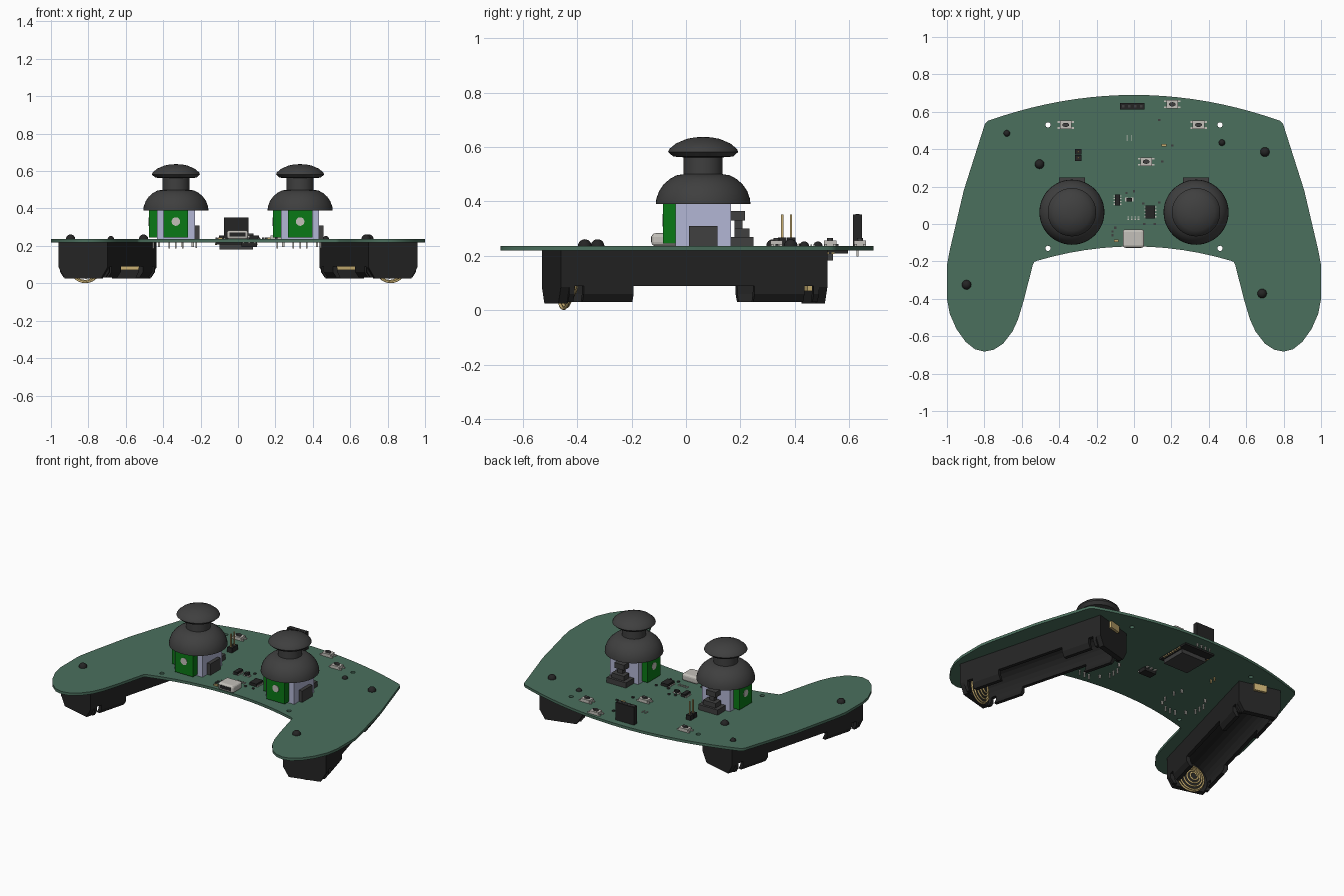
import bpy, bmesh, math
from mathutils import Matrix, Vector

if "Cube" in bpy.data.objects:
    bpy.data.objects.remove(bpy.data.objects["Cube"])

def material(name, r, g, b):
    m = bpy.data.materials.new(name)
    m.diffuse_color = (r, g, b, 1)
    m.use_nodes = True
    m.node_tree.nodes["Principled BSDF"].inputs["Base Color"].default_value = m.diffuse_color
    return m

BOARD = material("board_green", .07, .16, .11)
GREEN = material("pot_green", .003, .19, .008)
LILAC = material("lilac_metal", .45, .47, .66)
GREY = material("dark_grey", .05, .05, .05)
BLACK = material("black", .018, .018, .018)
GOLD = material("brass", .58, .43, .17)
SILVER = material("silver", .55, .53, .49)
TOP, BOT = .236, .219          # board faces

def finish(name, bm, mat, matrix=None, smooth=False):
    bmesh.ops.recalc_face_normals(bm, faces=bm.faces)
    me = bpy.data.meshes.new(name)
    bm.to_mesh(me)
    bm.free()
    me.materials.append(mat)
    ob = bpy.data.objects.new(name, me)
    bpy.context.collection.objects.link(ob)
    if matrix:
        ob.matrix_world = matrix
    if smooth:
        bpy.ops.object.select_all(action='DESELECT')
        ob.select_set(True)
        bpy.context.view_layer.objects.active = ob
        bpy.ops.object.shade_smooth_by_angle(angle=math.radians(35))
    return ob

def boxes(name, mat, items, matrix=None):
    """items: (cx, cy, z0, z1, sx, sy)"""
    bm = bmesh.new()
    for cx, cy, z0, z1, sx, sy in items:
        m = Matrix.Translation((cx, cy, (z0 + z1) / 2)) @ Matrix.Diagonal((sx, sy, z1 - z0, 1))
        bmesh.ops.create_cube(bm, size=1, matrix=m)
    return finish(name, bm, mat, matrix)

def prisms(name, mat, items, matrix):
    """items: (xz profile, y0, y1)"""
    bm = bmesh.new()
    for pts, y0, y1 in items:
        f = bm.faces.new([bm.verts.new((x, y0, z)) for x, z in pts])
        ext = bmesh.ops.extrude_face_region(bm, geom=[f], use_keep_orig=True)
        vs = [v for v in ext['geom'] if isinstance(v, bmesh.types.BMVert)]
        bmesh.ops.translate(bm, verts=vs, vec=(0, y1 - y0, 0))
    return finish(name, bm, mat, matrix)

def lathe(name, mat, profile, matrix, n=40):
    bm = bmesh.new()
    vs = [bm.verts.new((r, 0, z)) for r, z in profile]
    es = [bm.edges.new(p) for p in zip(vs, vs[1:])]
    bmesh.ops.spin(bm, geom=vs + es, cent=(0, 0, 0), axis=(0, 0, 1), angle=2 * math.pi, steps=n)
    bmesh.ops.remove_doubles(bm, verts=bm.verts, dist=.0004)
    return finish(name, bm, mat, matrix, True)

def curve_mesh(name, mat, curve, matrix):
    tmp = bpy.data.objects.new(name + "_curve", curve)
    bpy.context.collection.objects.link(tmp)
    me = bpy.data.meshes.new_from_object(tmp.evaluated_get(bpy.context.evaluated_depsgraph_get()))
    bpy.data.objects.remove(tmp)
    me.materials.clear()
    me.materials.append(mat)
    ob = bpy.data.objects.new(name, me)
    bpy.context.collection.objects.link(ob)
    ob.matrix_world = matrix

def spline(curve, pts, cyclic):
    s = curve.splines.new('POLY')
    s.points.add(len(pts) - 1)
    for p, co in zip(s.points, pts):
        p.co = (*co, 1)
    s.use_cyclic_u = cyclic

# Circuit board: mirrored outline with four mounting holes
half = [(i * .078, .69 - .145 * (i * .0975) ** 2) for i in range(11)]
half += [(.797, .535), (.805, .51), (.91, .18), (.985, -.14), (1, -.22), (1, -.40), (.985, -.48),
         (.95, -.56), (.90, -.63), (.85, -.67), (.80, -.682), (.75, -.672), (.70, -.64), (.65, -.575),
         (.62, -.51), (.59, -.41), (.54, -.215), (.532, -.202)]
half += [(.52 * t / 6, -.12 - .077 * (t / 6) ** 2) for t in range(6, -1, -1)]
outline = half + [(-x, y) for x, y in half[-2:0:-1]]
cu = bpy.data.curves.new("board", 'CURVE')
cu.dimensions, cu.fill_mode, cu.extrude = '2D', 'BOTH', (TOP - BOT) / 2
spline(cu, [(x, y, 0) for x, y in outline], True)
for hx in (-.46, .46):
    for hy in (.53, -.13):
        spline(cu, [(hx + .014 * math.cos(a * math.pi / 8), hy + .014 * math.sin(a * math.pi / 8), 0)
                    for a in range(16)], True)
curve_mesh("circuit_board", BOARD, cu, Matrix.Translation((0, 0, (TOP + BOT) / 2)))

# Battery holders under the grips
arc = [(.112 * math.cos(a * math.pi / 12), .09 + .112 * math.sin(a * math.pi / 12)) for a in range(13)]
trough = [(-.135, .09), (-.135, BOT), (.135, BOT), (.135, .09)] + arc
endcap = [(-.135, BOT), (.135, BOT), (.135, .085), (.1, .025), (-.1, .025), (-.135, .085)]
clip = [(.135, .09), (.112, .09), (.108, .06), (.092, .03), (.115, .03), (.135, .06)]
for side, m in (("left", -1), ("right", 1)):
    mx = Matrix.Translation((m * .6975, -.005, 0)) @ Matrix.Rotation(m * math.radians(15), 4, 'Z')
    parts = [(trough, -.475, .475), (endcap, -.507, -.472), (endcap, .472, .507)]
    for s in (-1, 1):
        for y0, y1 in ((-.42, -.23), (.23, .42)):
            parts.append(([(s * x, z) for x, z in clip], y0, y1))
        # end pockets that wrap round the contacts
        for y0, y1 in ((-.475, -.455), (.455, .475)):
            parts.append(([(s * x, z) for x, z in clip], y0, y1))
    prisms(side + "_battery_holder", BLACK, parts, mx)
    boxes(side + "_battery_contact", GOLD, [(0, .462, .07, .15, .12, .02), (0, .515, .175, BOT, .08, .016)], mx)
    sp = bpy.data.curves.new("spring", 'CURVE')
    sp.dimensions, sp.bevel_depth, sp.bevel_resolution = '3D', .006, 1
    pts = []
    for i in range(121):
        t = i / 120
        r, a = .084 - .07 * max(0, t - .17) / .83, t * 10 * math.pi - math.pi
        pts.append((r * math.cos(a), -.463 + .05 * t, .09 + r * math.sin(a)))
    spline(sp, pts, False)
    curve_mesh(side + "_battery_spring", GOLD, sp, mx)

# Thumbsticks (same orientation on both sides)
cap = [(0, .39), (.174, .39), (.172, .41), (.162, .438), (.145, .463), (.122, .483), (.098, .496), (.072, .5),
       (.072, .562), (.11, .565), (.129, .582), (.124, .593), (.1, .613), (.06, .63), (.03, .6355), (0, .637)]
for side, sx in (("left", -.332), ("right", .332)):
    mx = Matrix.Translation((sx, .063, 0))
    lathe(side + "_stick_cap", GREY, cap, mx, 48)
    boxes(side + "_stick_housing", LILAC, [(0, 0, TOP, .392, .204, .204)], mx)
    boxes(side + "_stick_sensors", GREEN, [(0, -.125, .245, .391, .13, .045), (-.122, 0, .245, .391, .045, .13)], mx)
    hub = [(0, 0), (.023, 0), (.023, .003), (0, .003)]
    lathe(side + "_front_hub", SILVER, hub, mx @ Matrix.Translation((0, -.147, .33)) @ Matrix.Rotation(math.pi / 2, 4, 'X'), 20)
    lathe(side + "_side_hub", SILVER, hub, mx @ Matrix.Translation((-.144, 0, .33)) @ Matrix.Rotation(-math.pi / 2, 4, 'Y'), 20)
    boxes(side + "_stick_switch", GREY, [(.113, 0, TOP, .31, .024, .105), (0, .142, TOP, .27, .14, .085),
          (0, .142, .27, .3, .09, .055), (0, .13, .3, .33, .035, .03), (0, .127, .33, .364, .07, .055)], mx)
    pins = [(x, -.125, .185, BOT, .008, .008) for x in (-.036, 0, .036)]
    pins += [(-.122, y, .185, BOT, .008, .008) for y in (-.036, 0, .036)]
    pins += [(x, y, .195, BOT, .012, .008) for x in (-.09, .09) for y in (-.09, .09)]
    pins += [(.11, y, .19, BOT, .008, .008) for y in (-.04, .04)]
    boxes(side + "_stick_pins", SILVER, pins, mx)

# Support domes
bump = [(math.cos(a * math.pi / 12), math.sin(a * math.pi / 12)) for a in range(7)]
for i, (x, y, r) in enumerate([(-.68, .485, .017), (-.505, .32, .025), (.47, .435, .017),
                               (.70, .385, .025), (-.895, -.325, .025), (.685, -.372, .025)]):
    lathe(f"support_dome_{i}", BLACK, [(r * c, r * s) for c, s in bump], Matrix.Translation((x, y, TOP)), 24)

# Small push buttons
for i, (x, y) in enumerate([(-.365, .53), (.345, .53), (.205, .64), (.065, .333)]):
    mx = Matrix.Translation((x, y, TOP))
    boxes(f"push_button_{i}", SILVER, [(0, 0, 0, .02, .062, .045)] +
          [(s * .036, t * .016, 0, .008, .016, .01) for s in (-1, 1) for t in (-1, 1)], mx)
    lathe(f"button_plunger_{i}", GREY, [(.014, .02), (.014, .03), (0, .03)], mx @ Matrix.Diagonal((1.3, .8, 1, 1)), 20)

# Connectors
usb = boxes("charge_port", SILVER, [(-.003, -.078, TOP, .283, .114, .098)])
bev = usb.modifiers.new("round", 'BEVEL')
bev.width, bev.segments = .014, 3
boxes("port_opening", BLACK, [(-.003, -.1275, .25, .271, .085, .002)])
boxes("socket_header", BLACK, [(-.01, .63, TOP, .352, .132, .033)])
boxes("socket_contacts", GREY, [(-.01 + (i - 1.5) * .032, .63, .35, .353, .014, .014) for i in range(4)])
boxes("socket_pins", SILVER, [(-.01 + (i - 1.5) * .032, .63, .198, BOT, .008, .008) for i in range(4)])
boxes("pin_header", BLACK, [(-.298, .37 + s * .0165, TOP, .267, .033, .031) for s in (-1, 1)])
boxes("pin_header_pins", GOLD, [(-.298, .37 + s * .0165, .195, .352, .008, .008) for s in (-1, 1)])

# Chips and their leads
chips = [(.087, .065, .05, .07), (-.088, .128, .028, .06), (-.025, .13, .03, .02)]
boxes("chips", BLACK, [(x, y, TOP + .002, TOP + .02, w, h) for x, y, w, h in chips])
boxes("chip_leads", SILVER, [(x + s * w / 2, y + (k - 1.5) * h / 4, TOP, TOP + .007, .014, .006)
                             for x, y, w, h in chips for s in (-1, 1) for k in range(4)])

# Small passive parts
dots = [(-.115, -.06), (-.115, -.04), (-.04, .165), (0, .175), (.135, .115), (.055, .0), (.11, .0), (.205, .42),
        (.135, .555), (.15, .335), (-.1, -.02), (.05, .11)]
boxes("resistors", GREY, [(x, y, TOP, TOP + .008, .013, .011) for x, y in dots])
boxes("terminals", SILVER, [(-.03 + i * .018, y, TOP, TOP + .006, .009, .007) for i in range(4) for y in (.025, .037)] +
      [(-.025 + i * .011, .46 + j * .011, TOP, TOP + .005, .006, .006) for i in (-1, 1) for j in (-1, 0, 1)])
boxes("indicator_lights", GOLD, [(.16, .42, TOP, TOP + .01, .026, .013), (-.095, -.09, TOP, TOP + .01, .026, .013)])

# Radio module and converter chip on the underside
boxes("radio_board", BLACK, [(-.01, .476, .208, BOT, .22, .24)])
boxes("radio_shield", GREY, [(-.01, .455, .182, .208, .18, .17)])
boxes("radio_pads", GOLD, [(-.01 + s * .108, .40 + i * .02, .206, .212, .01, .011) for s in (-1, 1) for i in range(8)])
boxes("converter_chip", BLACK, [(.06, .196, .195, BOT, .085, .055)])
boxes("converter_leads", SILVER, [(.06 + i * .03, .196 + s * .035, .212, BOT, .012, .02) for i in (-1, 0, 1) for s in (-1, 1)])
